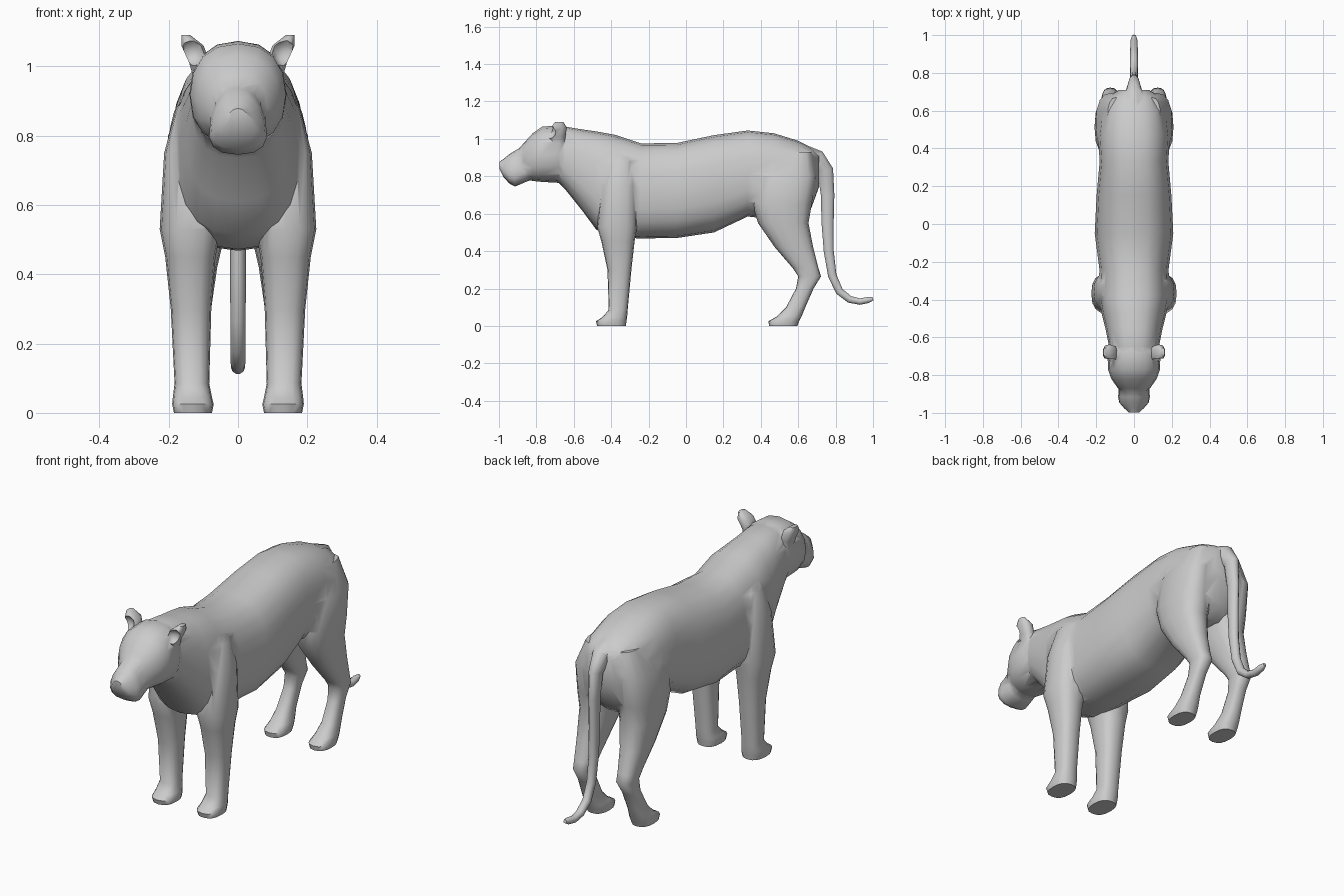
import bpy, bmesh
from math import cos, sin, pi, copysign
from mathutils import Vector

if "Cube" in bpy.data.objects:
    bpy.data.objects.remove(bpy.data.objects["Cube"])

def spow(v, p):
    return copysign(abs(v) ** p, v)

def loft(name, axis, rings, side=1, n=16, p=0.8, egg=0.0, xscale=1):
    """Skin oval rings. axis 'y': (y, z0, z1, half width). axis 'z': (z, x0, x1, y0, y1)."""
    bm = bmesh.new()
    loops = []
    for r in rings:
        loop = []
        for i in range(n):
            a = 2 * pi * i / n + pi / 2
            c, s = spow(cos(a), p), spow(sin(a), p)
            if axis == 'y':
                y, z0, z1, w = r
                co = (c * w * (1 - egg * s), y, (z0 + z1) / 2 + s * (z1 - z0) / 2)
            else:
                z, x0, x1, y0, y1 = r
                co = (side * ((x0 + x1) / 2 + c * (x1 - x0) / 2),
                      (y0 + y1) / 2 + s * (y1 - y0) / 2, z)
            loop.append(bm.verts.new(co))
        loops.append(loop)
    return skin(name, bm, loops)

def skin(name, bm, loops):
    n = len(loops[0])
    for a, b in zip(loops, loops[1:]):
        for i in range(n):
            j = (i + 1) % n
            bm.faces.new((a[i], a[j], b[j], b[i]))
    bm.faces.new(loops[0])
    bm.faces.new(loops[-1])
    bmesh.ops.recalc_face_normals(bm, faces=bm.faces)
    me = bpy.data.meshes.new(name)
    bm.to_mesh(me)
    bm.free()
    ob = bpy.data.objects.new(name, me)
    bpy.context.collection.objects.link(ob)
    return ob

def tube(name, pts, n=10):
    """Tapered tube in the x = 0 plane from (y, z, x radius, depth radius)."""
    bm = bmesh.new()
    loops = []
    for k, (y, z, rx, rd) in enumerate(pts):
        a, b = pts[max(k - 1, 0)], pts[min(k + 1, len(pts) - 1)]
        t = Vector((0, b[0] - a[0], b[1] - a[1])).normalized()
        u = Vector((0, -t.z, t.y))
        loops.append([bm.verts.new(Vector((cos(q) * rx, y, z)) + u * sin(q) * rd)
                      for q in (2 * pi * i / n for i in range(n))])
    return skin(name, bm, loops)

def combine(base, tool, op='UNION'):
    m = base.modifiers.new(op, 'BOOLEAN')
    m.operation, m.solver, m.object = op, 'EXACT', tool
    bpy.context.view_layer.objects.active = base
    bpy.ops.object.modifier_apply(modifier=m.name)
    bpy.data.objects.remove(tool)

# Torso and neck
body = loft('body', 'y', [
    (-.72, .80, 1.05, .115), (-.65, .735, 1.066, .132), (-.55, .61, 1.05, .152),
    (-.48, .515, 1.04, .17), (-.38, .472, 1.022, .19), (-.24, .468, .976, .183),
    (-.05, .47, .978, .208), (.15, .50, 1.02, .198), (.33, .585, 1.045, .182),
    (.47, .57, 1.03, .19), (.60, .57, .99, .175), (.67, .63, .955, .145),
    (.71, .74, .92, .08)], n=20, egg=.05)

# Head with a wider muzzle below the nose bridge
head = loft('head', 'y', [
    (-.60, .80, 1.05, .11), (-.68, .765, 1.073, .14), (-.77, .77, 1.065, .138),
    (-.82, .775, 1.03, .12), (-.87, .79, .975, .085), (-.90, .80, .94, .05)], p=.88)
muzzle = loft('muzzle', 'y', [
    (-.78, .80, .99, .07), (-.86, .768, .965, .078), (-.915, .745, .937, .08),
    (-.945, .762, .918, .075), (-.975, .795, .893, .05), (-.998, .84, .878, .026)], p=.8, egg=.25)
combine(head, muzzle)
combine(body, head)

for side in (1, -1):
    # Ear, hollowed from the front
    ear = loft('ear', 'z', [
        (.95, .085, .125, -.70, -.65), (1.01, .08, .142, -.735, -.645),
        (1.06, .098, .165, -.725, -.637), (1.09, .137, .163, -.70, -.655)], side, n=10)
    bpy.ops.mesh.primitive_ico_sphere_add(subdivisions=2, radius=.042,
                                          location=(side * .135, -.735, 1.04))
    combine(ear, bpy.context.object, 'DIFFERENCE')
    combine(body, ear)
    # Front leg with paw and shoulder
    combine(body, loft('front_leg', 'z', [
        (0, .075, .185, -.475, -.322), (.025, .07, .19, -.482, -.318),
        (.045, .075, .188, -.45, -.315), (.085, .083, .183, -.413, -.312),
        (.30, .077, .194, -.42, -.292), (.45, .065, .21, -.452, -.275),
        (.53, .05, .226, -.475, -.262), (.75, .05, .213, -.455, -.26),
        (.88, .05, .178, -.42, -.28), (.96, .06, .12, -.40, -.31)], side))
    # Hind leg with paw, hock and thigh
    combine(body, loft('hind_leg', 'z', [
        (0, .078, .18, .445, .595), (.025, .073, .185, .44, .605),
        (.05, .08, .18, .485, .618), (.10, .09, .172, .535, .638),
        (.20, .09, .165, .588, .682), (.265, .08, .17, .60, .722),
        (.31, .076, .175, .57, .708), (.42, .06, .188, .475, .68),
        (.55, .03, .202, .385, .655), (.65, .02, .209, .355, .672),
        (.80, .03, .202, .37, .695), (.93, .05, .14, .45, .67)], side))

# Tail, hanging and curling back at the tip
combine(body, tube('tail', [
    (.62, .93, .06, .045), (.70, .895, .045, .05), (.745, .83, .03, .045), (.757, .70, .024, .038),
    (.757, .55, .023, .034), (.763, .40, .023, .028), (.782, .27, .022, .024),
    (.82, .185, .022, .022), (.875, .142, .021, .02), (.93, .13, .02, .018),
    (.975, .139, .018, .017), (1.0, .145, .009, .009)]))

# Smooth shading
bpy.ops.object.select_all(action='DESELECT')
body.name = 'big_cat_body'
body.select_set(True)
bpy.context.view_layer.objects.active = body
bpy.ops.object.shade_smooth_by_angle(angle=0.9)
